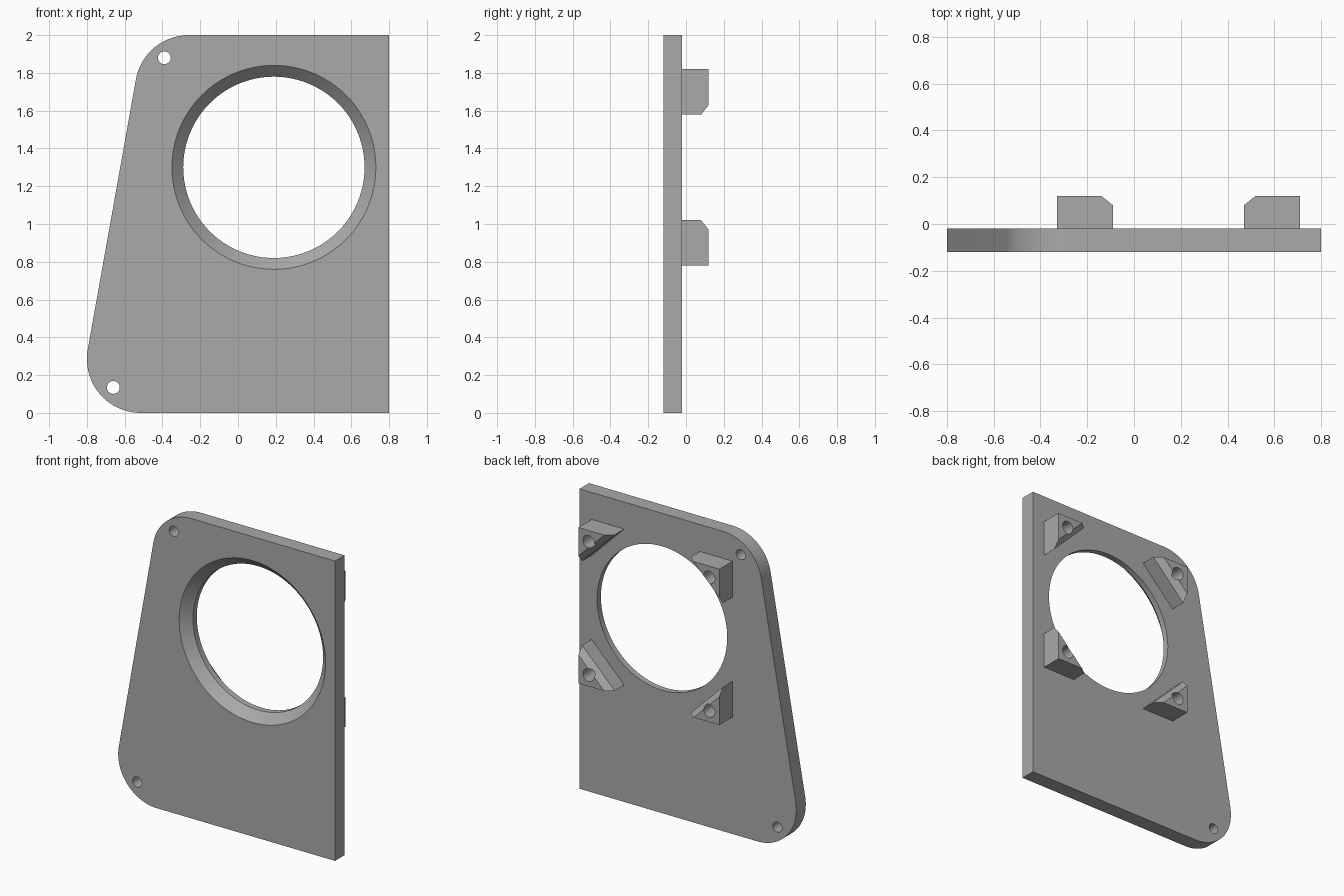
import bpy, bmesh
from math import sin, cos, pi, atan2

cube = bpy.data.objects.get("Cube")
if cube:
    bpy.data.objects.remove(cube, do_unlink=True)

FRONT, BACK, TOP = -0.12, -0.02, 0.12     # y levels of plate and lugs
BORE = (0.19, 1.30)                       # centre of the large opening

grey = bpy.data.materials.new("mid grey")
grey.use_nodes = True
grey.diffuse_color = (0.4, 0.4, 0.4, 1)
grey.node_tree.nodes["Principled BSDF"].inputs["Base Color"].default_value = (0.4, 0.4, 0.4, 1)


def loft(name, rings):
    """Solid through rings of (x, z) points, each given with its y level."""
    bm = bmesh.new()
    loops = [[bm.verts.new((x, y, z)) for x, z in pts] for y, pts in rings]
    n = len(loops[0])
    for a, b in zip(loops, loops[1:]):
        for i in range(n):
            j = (i + 1) % n
            bm.faces.new((a[i], a[j], b[j], b[i]))
    bm.faces.new(loops[0])
    bm.faces.new(loops[-1])
    bmesh.ops.recalc_face_normals(bm, faces=bm.faces[:])
    mesh = bpy.data.meshes.new(name)
    bm.to_mesh(mesh)
    bm.free()
    mesh.materials.append(grey)
    ob = bpy.data.objects.new(name, mesh)
    bpy.context.collection.objects.link(ob)
    return ob


def arc(cx, cz, r, start, end, n):
    return [(cx + r * cos(start + (end - start) * i / n),
             cz + r * sin(start + (end - start) * i / n)) for i in range(n + 1)]


def circle(cx, cz, r, n):
    return arc(cx, cz, r, 0, 2 * pi, n)[:-1]


def cut(ob, cutter):
    mod = ob.modifiers.new("cut", 'BOOLEAN')
    mod.operation = 'DIFFERENCE'
    mod.solver = 'EXACT'
    mod.object = cutter
    bpy.context.view_layer.objects.active = ob
    bpy.ops.object.modifier_apply(modifier=mod.name)
    bpy.data.objects.remove(cutter, do_unlink=True)


def smooth(ob):
    bpy.ops.object.select_all(action='DESELECT')
    ob.select_set(True)
    bpy.context.view_layer.objects.active = ob
    bpy.ops.object.shade_smooth_by_angle(angle=0.4)


# Plate outline: straight right side, slanted left side with rounded corners
R = 0.285
top_c, low_c = (-0.26, 2 - R), (-0.8 + R, R)
lean = pi - atan2(top_c[0] - low_c[0], top_c[1] - low_c[1])
outline = [(0.8, 0), (0.8, 2)]
outline += arc(*top_c, R, pi / 2, lean, 24)
outline += arc(*low_c, R, lean, 1.5 * pi, 28)
plate = loft("plate", [(FRONT, outline), (BACK, outline)])

# Large opening: 45 degree countersink in front, short straight lip behind
cut(plate, loft("bore_cutter", [(FRONT - 0.02, circle(*BORE, 0.56, 96)),
                                (FRONT + 0.06, circle(*BORE, 0.48, 96)),
                                (BACK + 0.05, circle(*BORE, 0.48, 96))]))

# Small through holes beside the rounded corners
for x, z in ((-0.39, 1.88), (-0.66, 0.135)):
    hole = circle(x, z, 0.034, 32)
    cut(plate, loft("hole_cutter", [(FRONT - 0.05, hole), (BACK + 0.05, hole)]))
smooth(plate)

# Four triangular lugs round the opening, bevelled inward, with blind holes
for side, sx in (("left", 1), ("right", -1)):
    for level, sz in (("upper", 1), ("lower", -1)):
        cx, cz = BORE[0] + sx * 0.52, BORE[1] + sz * 0.52

        def triangle(leg):
            return [(cx, cz), (cx - sx * leg, cz), (cx, cz - sz * leg)]

        lug = loft(f"{level}_{side}_lug", [(BACK, triangle(0.24)), (0.08, triangle(0.24)),
                                           (TOP, triangle(0.19))])
        hole = circle(cx - sx * 0.075, cz - sz * 0.075, 0.042, 32)
        cut(lug, loft("lug_hole_cutter", [(0.0, hole), (TOP + 0.05, hole)]))
        smooth(lug)
